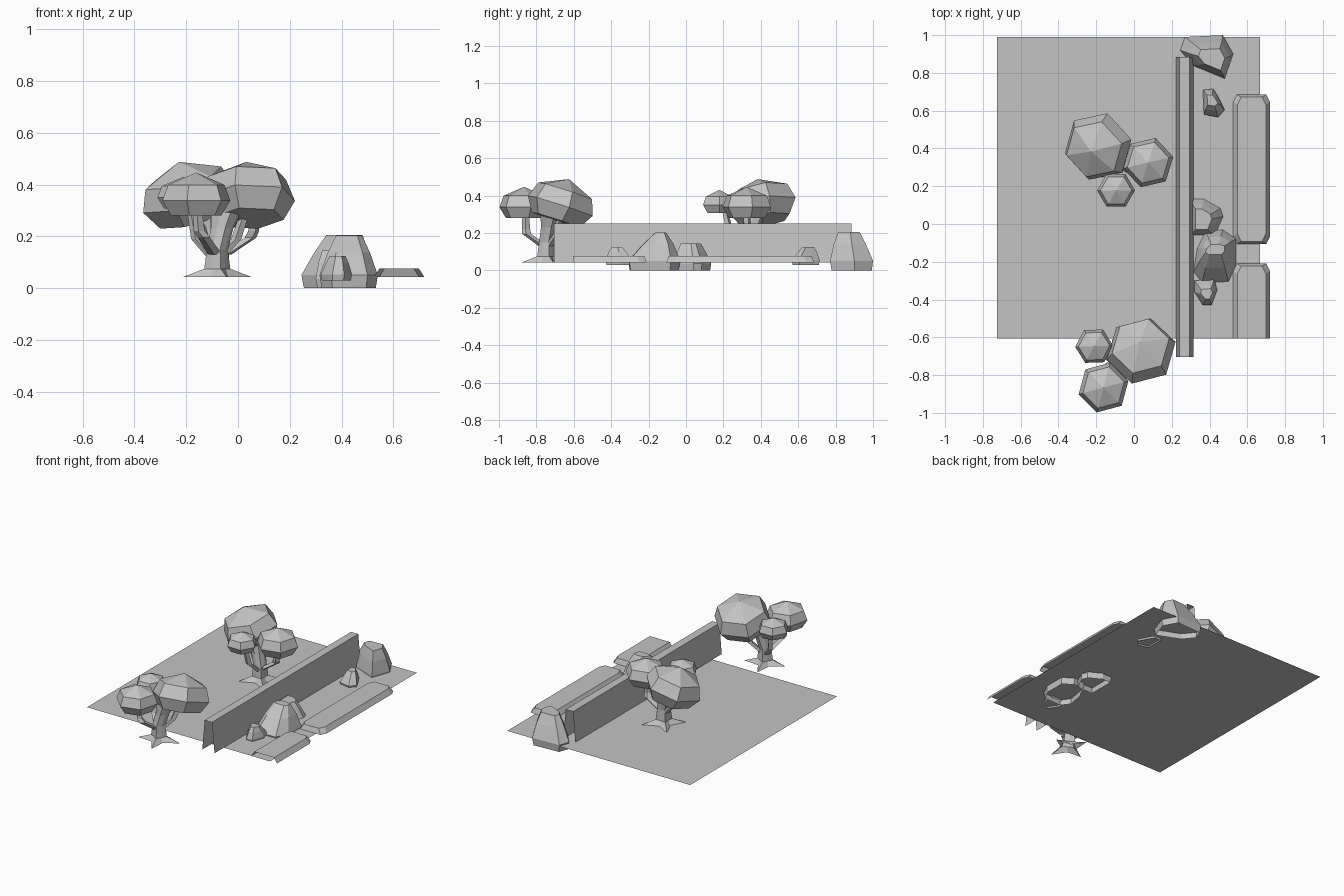
import bpy
import bmesh
from math import cos, sin, radians
from mathutils import Matrix, Vector

cube = bpy.data.objects.get("Cube")
if cube:
    bpy.data.objects.remove(cube, do_unlink=True)

GROUND = 0.043

grey = bpy.data.materials.new("plain_grey")
grey.use_nodes = True
grey.diffuse_color = (0.55, 0.55, 0.55, 1)
grey.node_tree.nodes["Principled BSDF"].inputs["Base Color"].default_value = grey.diffuse_color


def loft(name, rings, top=True, bottom=False, closed=True, skip=(), matrix=None):
    """Join rings of equal length with flat faces; a one-point last ring is an apex."""
    bm = bmesh.new()
    rows = [[bm.verts.new(p) for p in ring] for ring in rings]
    for low, high in zip(rows, rows[1:]):
        n = len(low)
        for i in range(n if closed else n - 1):
            if i in skip:
                continue
            j = (i + 1) % n
            if len(high) == 1:
                bm.faces.new((low[i], low[j], high[0]))
            else:
                bm.faces.new((low[i], low[j], high[j], high[i]))
    if top and len(rows[-1]) > 2:
        bm.faces.new(rows[-1])
    if bottom:
        bm.faces.new(rows[0][::-1])
    mesh = bpy.data.meshes.new(name)
    bm.to_mesh(mesh)
    bm.free()
    mesh.materials.append(grey)
    obj = bpy.data.objects.new(name, mesh)
    bpy.context.collection.objects.link(obj)
    if matrix:
        obj.matrix_world = matrix
    return obj


def ring(center, r, n, phase=0.0, inner=None):
    """Horizontal polygon; inner gives every second point a smaller radius."""
    pts = []
    for i in range(n):
        a = radians(phase + 360 * i / n)
        rad = inner if inner and i % 2 else r
        pts.append(Vector((center[0] + rad * cos(a), center[1] + rad * sin(a), center[2])))
    return pts


# Ground sheet
loft("ground", [[(-0.725, -0.605, GROUND), (0.667, -0.605, GROUND)],
                [(-0.725, 0.99, GROUND), (0.667, 0.99, GROUND)]], top=False, closed=False)

# Hollow, open-ended wall with sloping sides
profile = [(0.222, GROUND), (0.24, 0.25), (0.295, 0.25), (0.315, GROUND)]
loft("wall", [[(x, y, z) for x, z in profile] for y in (0.885, -0.705)],
     top=False, closed=False)


# Paving slabs with clipped corners and bevelled rims
def slab(name, y0, y1, open_front=False):
    def outline(inset, z):
        x0, x1, b = 0.525 + inset, 0.72 - inset, y1 - inset * 0.6
        back = [(x1, b - 0.04, z), (x1 - 0.02, b, z), (x0 + 0.02, b, z), (x0, b - 0.04, z)]
        if open_front:
            return back + [(x0, y0, z), (x1, y0, z)]
        f = y0 + inset * 0.6
        return back + [(x0, f + 0.04, z), (x0 + 0.02, f, z), (x1 - 0.02, f, z), (x1, f + 0.04, z)]
    loft(name, [outline(0, GROUND), outline(0.022, 0.077)], skip=(4,) if open_front else ())


slab("back_slab", -0.105, 0.685)
slab("front_slab", -0.605, -0.21, open_front=True)


# Rocks: widest outline, foot height, peak centre, peak height, peak scale
def rock(name, outline, foot, peak, height, sx, sy):
    pts = [Vector((x, y, 0)) for x, y in reversed(outline)]
    mid = sum(pts, Vector()) / len(pts)
    top = Vector((*peak, 0))

    def level(t, kx, ky, lean):
        c = mid.lerp(top, lean)
        z = foot + (height - foot) * t
        return [Vector((c.x + (p.x - mid.x) * kx, c.y + (p.y - mid.y) * ky, z)) for p in pts]
    loft(name, [level(0, 0.93, 0.93, 0), level(0.25, 1, 1, 0),
                level(0.68, (1 + sx) / 2, (1 + sy) / 2, 0.6), level(1, sx, sy, 1)])


rock("back_rock", [(0.27, 0.99), (0.47, 1.0), (0.525, 0.9), (0.48, 0.77), (0.31, 0.84), (0.245, 0.92)],
     0, (0.41, 0.88), 0.205, 0.5, 0.5)
rock("middle_rock", [(0.38, -0.04), (0.47, -0.03), (0.54, -0.08), (0.54, -0.22), (0.5, -0.305),
                     (0.36, -0.31), (0.315, -0.25), (0.335, -0.13)],
     0, (0.43, -0.135), 0.203, 0.45, 0.2)
rock("behind_rock", [(0.3, 0.135), (0.37, 0.135), (0.46, 0.085), (0.475, 0.04), (0.43, -0.06), (0.3, -0.06)],
     0, (0.37, 0.03), 0.145, 0.5, 0.55)
rock("small_back_rock", [(0.365, 0.71), (0.42, 0.715), (0.445, 0.675), (0.48, 0.605), (0.445, 0.565), (0.37, 0.58)],
     0.03, (0.415, 0.655), 0.125, 0.5, 0.4)
rock("small_front_rock", [(0.32, -0.3), (0.425, -0.29), (0.44, -0.35), (0.41, -0.43), (0.365, -0.43), (0.32, -0.36)],
     0.03, (0.385, -0.37), 0.125, 0.5, 0.4)


# Trees: rooted trunk, bent branches and three faceted crowns
def canopy(name, center, r, phase, tilt, place):
    rings = [ring((0, 0, -0.42 * r), 0.74 * r, 6, phase),
             ring((0, 0, 0), r, 6, phase),
             ring((0, 0, 0.45 * r), 0.83 * r, 6, phase),
             [Vector((0, 0, 0.8 * r))]]
    # Lean the crown towards its low side
    axis = Vector((cos(radians(125)), sin(radians(125)), 0))
    lean = Matrix.Rotation(radians(tilt), 4, axis)
    loft(name, rings, bottom=True, matrix=place @ Matrix.Translation(center) @ lean)


def branch(name, path, radii, place):
    loft(name, [ring(p, r, 4, 20) for p, r in zip(path, radii)], matrix=place)


def tree(name, x, y, turn):
    place = Matrix.Translation((x, y, 0)) @ Matrix.Rotation(radians(turn), 4, "Z")
    trunk = [ring((0, 0, GROUND), 0.138, 8, 43, 0.05),
             ring((0, 0, 0.075), 0.052, 8, 43, 0.036),
             ring((0, 0, 0.15), 0.042, 8, 43, 0.036),
             ring((-0.02, 0.01, 0.23), 0.045, 8, 43, 0.042),
             ring((-0.04, 0.022, 0.3), 0.06, 8, 43, 0.055)]
    loft(name + "_trunk", trunk, matrix=place)
    branch(name + "_medium_branch", [(0.02, 0, 0.13), (0.118, 0.005, 0.195), (0.13, -0.01, 0.22),
                                     (0.135, -0.015, 0.3)], [0.026, 0.024, 0.022, 0.018], place)
    branch(name + "_small_branch", [(0, -0.02, 0.12), (-0.015, -0.1, 0.19), (-0.025, -0.13, 0.31)],
           [0.024, 0.02, 0.016], place)
    branch(name + "_big_branch", [(-0.02, 0.01, 0.13), (-0.08, 0.04, 0.19), (-0.12, 0.06, 0.3)],
           [0.022, 0.02, 0.018], place)
    canopy(name + "_big_crown", (-0.12, 0.07, 0.345), 0.188, 13, -18, place)
    canopy(name + "_medium_crown", (0.145, -0.015, 0.338), 0.136, 13, 0, place)
    canopy(name + "_small_crown", (-0.025, -0.162, 0.35), 0.1, 0, 0, place)


tree("back_tree", -0.07, 0.34, 0)
tree("front_tree", -0.08, -0.745, -118)
